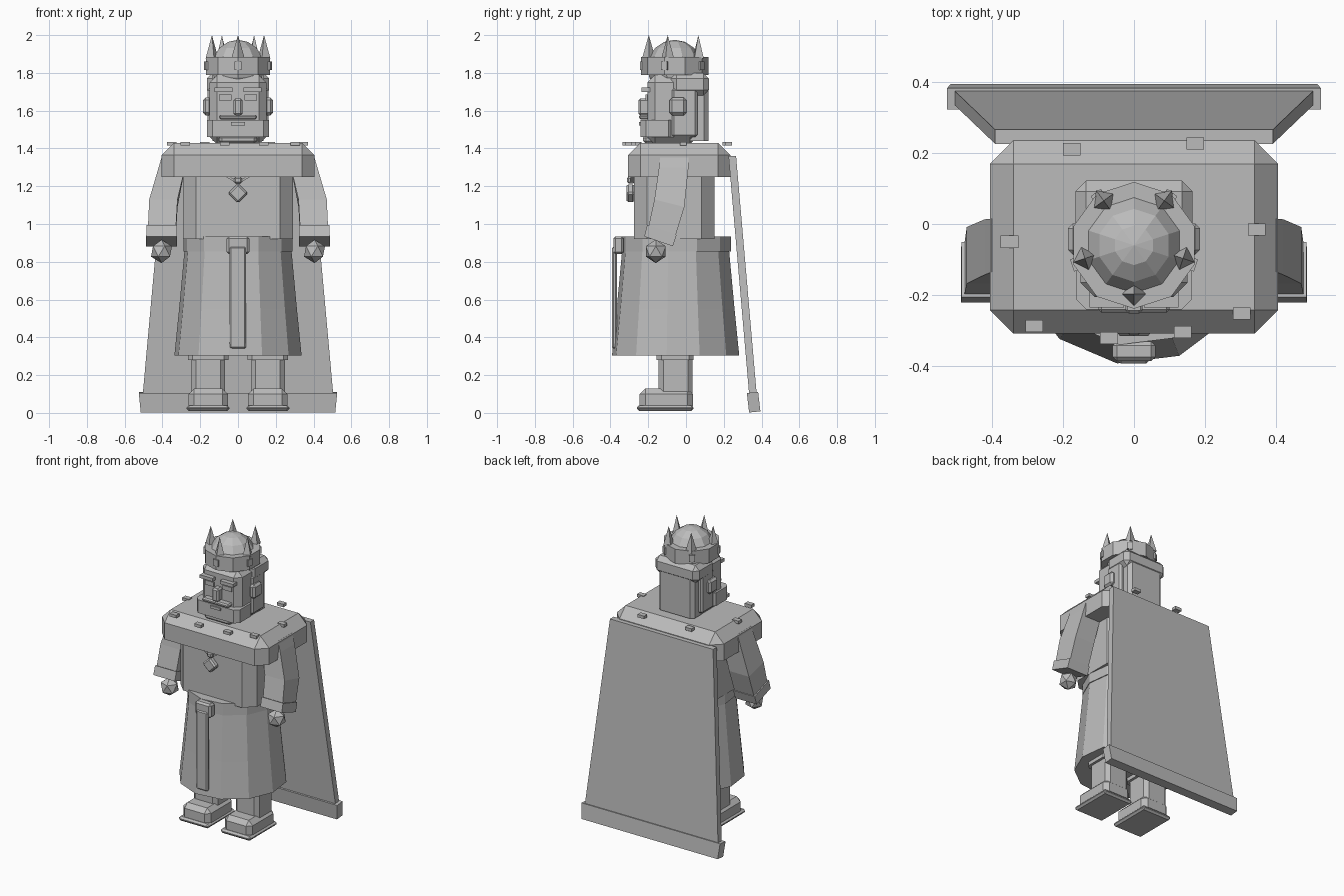
import bpy, bmesh, math
from mathutils import Matrix, Vector

cube = bpy.data.objects.get("Cube")
if cube:
    bpy.data.objects.remove(cube, do_unlink=True)

grey = bpy.data.materials.new("plain_grey")
grey.use_nodes = True
grey.diffuse_color = (0.5, 0.5, 0.5, 1)
grey.node_tree.nodes["Principled BSDF"].inputs["Base Color"].default_value = (0.5, 0.5, 0.5, 1)


def finish(name, bm):
    bmesh.ops.recalc_face_normals(bm, faces=bm.faces)
    mesh = bpy.data.meshes.new(name)
    bm.to_mesh(mesh)
    bm.free()
    mesh.materials.append(grey)
    obj = bpy.data.objects.new(name, mesh)
    bpy.context.collection.objects.link(obj)
    return obj


def box(name, x, y, z, bevel=0, edges="all", rot=None):
    """Box from (min, max) ranges; bevel all, upright or all-but-bottom edges."""
    bm = bmesh.new()
    size = Vector((x[1] - x[0], y[1] - y[0], z[1] - z[0]))
    mid = Vector((sum(x) / 2, sum(y) / 2, sum(z) / 2))
    bmesh.ops.create_cube(bm, size=1, matrix=Matrix.Diagonal(size).to_4x4())
    if bevel:
        def wanted(e):
            zs = [v.co.z for v in e.verts]
            if edges == "upright":
                return zs[0] * zs[1] < 0
            return edges == "all" or max(zs) > 0
        bmesh.ops.bevel(bm, geom=[e for e in bm.edges if wanted(e)],
                        offset=bevel, segments=1, affect="EDGES")
    place = Matrix.Translation(mid) @ (rot or Matrix())
    bmesh.ops.transform(bm, matrix=place, verts=bm.verts)
    return finish(name, bm)


def loft(name, rings):
    """Skin a stack of equal-length rings and cap both ends."""
    bm = bmesh.new()
    loops = [[bm.verts.new(p) for p in ring] for ring in rings]
    n = len(loops[0])
    for a, b in zip(loops, loops[1:]):
        for i in range(n):
            j = (i + 1) % n
            bm.faces.new((a[i], a[j], b[j], b[i]))
    bm.faces.new(loops[0])
    bm.faces.new(loops[-1])
    return finish(name, bm)


def circle(r, z, n, y=0.0, start=0.0):
    return [(r * math.cos(start + math.tau * i / n),
             y + r * math.sin(start + math.tau * i / n), z) for i in range(n)]


def rect(x, y, z, hx, hy, tilt=0.0):
    """Rectangle ring; tilt lowers the back edge and raises the front."""
    c, s = math.cos(tilt) * hy, math.sin(tilt) * hy
    return [(x + i * hx, y + j * c, z - j * s)
            for i, j in ((-1, -1), (1, -1), (1, 1), (-1, 1))]


def pair(lo, hi, side):
    return tuple(sorted((lo * side, hi * side)))


# Robe skirt, belt and torso
turn = math.radians(-8)
loft("robe_skirt", [circle(r, z, 12, -0.055, turn) for r, z in
                    ((0.34, 0.305), (0.315, 0.55), (0.285, 0.87))])
loft("belt", [circle(0.292, z, 12, -0.05, turn) for z in (0.855, 0.935)])
box("torso", (-0.29, 0.29), (-0.275, 0.15), (0.92, 1.3), 0.068, "upright")
box("belt_buckle", (-0.06, 0.06), (-0.385, -0.33), (0.84, 0.935), 0.012)
box("belt_strap", (-0.045, 0.042), (-0.392, -0.365), (0.34, 0.88), 0.008)

# Mantle with loose spots
box("mantle", (-0.405, 0.405), (-0.308, 0.235), (1.25, 1.43), 0.066, "top")
spots = ((-0.35, -0.05), (0.345, -0.015), (-0.28, -0.287), (-0.07, -0.32),
         (0.137, -0.303), (0.303, -0.252), (-0.175, 0.21), (0.172, 0.226))
for x, y in spots:
    box("mantle_spot", (x - 0.025, x + 0.025), (y - 0.017, y + 0.017), (1.415, 1.435))

# Pendant
box("pendant_bead", (-0.02, 0.02), (-0.312, -0.27), (1.215, 1.25), 0.008)
box("pendant", (-0.038, 0.038), (-0.315, -0.272), (1.125, 1.201), 0.01,
    rot=Matrix.Rotation(math.pi / 4, 4, "Y"))
for side in (-1, 1):
    box("pendant_chain", pair(0.0, 0.08, side), (-0.295, -0.27), (1.236, 1.248),
        rot=Matrix.Rotation(-side * 0.55, 4, "Y"))

# Cape and its hem
loft("cape", [rect(0, 0.355, 0.09, 0.505, 0.02), rect(0, 0.245, 1.36, 0.39, 0.02)])
loft("cape_hem", [rect(0, 0.364, 0.005, 0.515, 0.03, -0.1),
                  rect(0, 0.352, 0.108, 0.525, 0.03, -0.1)])

for side in (-1, 1):
    # Legs and boots
    box("leg", pair(0.068, 0.248, side), (-0.145, 0.035), (0.1, 0.36), 0.025, "upright")
    box("leg_cuff", pair(0.05, 0.265, side), (-0.155, 0.04), (0.28, 0.33), 0.025, "upright")
    box("boot", pair(0.053, 0.262, side), (-0.245, 0.037), (0.035, 0.13), 0.03, "top")
    box("boot_sole", pair(0.045, 0.272, side), (-0.26, 0.04), (0.01, 0.04), 0.012)

    # Sleeves, cuffs and hands
    loft("sleeve", [rect(side * 0.335, -0.06, 1.37, 0.065, 0.075),
                    rect(side * 0.35, -0.065, 1.3, 0.07, 0.078),
                    rect(side * 0.395, -0.088, 1.11, 0.075, 0.082, 0.25),
                    rect(side * 0.403, -0.13, 0.95, 0.074, 0.075, 0.33)])
    loft("sleeve_cuff", [rect(side * 0.403, -0.128, 0.968, 0.081, 0.082, 0.33),
                         rect(side * 0.405, -0.145, 0.908, 0.081, 0.08, 0.33)])
    bm = bmesh.new()
    bmesh.ops.create_icosphere(bm, subdivisions=1, radius=0.062,
                               matrix=Matrix.Translation((side * 0.405, -0.16, 0.855)))
    finish("hand", bm)

    # Ears, eyes and brows
    box("ear", pair(0.14, 0.185, side), (-0.087, 0.002), (1.575, 1.67), 0.014)
    box("eye", pair(0.035, 0.1, side), (-0.215, -0.18), (1.655, 1.685))
    box("brow", pair(0.028, 0.125, side), (-0.235, -0.175), (1.7, 1.722))

# Head and hair
box("head", (-0.15, 0.15), (-0.205, 0.06), (1.42, 1.79), 0.04)
box("hair_back", (-0.135, 0.135), (0.0, 0.118), (1.44, 1.72), 0.022, "upright")
box("hair_top", (-0.165, 0.165), (-0.08, 0.122), (1.68, 1.8), 0.03)
for side in (-1, 1):
    box("hair_side", pair(0.1, 0.162, side), (-0.075, 0.06), (1.46, 1.72), 0.012)
box("nose", (-0.024, 0.024), (-0.252, -0.18), (1.575, 1.665), 0.01)
box("moustache", (-0.1, 0.1), (-0.248, -0.18), (1.553, 1.578), 0.008)
box("beard", (-0.163, 0.163), (-0.24, -0.065), (1.46, 1.55), 0.028, "upright")
box("beard_tip", (-0.1, 0.1), (-0.228, -0.08), (1.425, 1.47), 0.015)
box("mouth", (-0.038, 0.038), (-0.248, -0.22), (1.522, 1.54))

# Crown band, cap, spikes and gems
mid_y = -0.06
loft("crown_band", [circle(0.178, z, 10, mid_y, math.pi / 10) for z in (1.788, 1.885)])
bm = bmesh.new()
bmesh.ops.create_uvsphere(bm, u_segments=10, v_segments=8, radius=0.145,
                          matrix=Matrix.Translation((0, mid_y, 1.83)))
finish("crown_cap", bm)
for i in range(5):
    a = -math.pi / 2 + math.tau * i / 5
    spin = Matrix.Rotation(a, 4, "Z")
    at = Matrix.Translation((0, mid_y + 0.008, 0)) @ spin
    bm = bmesh.new()
    bmesh.ops.create_cone(bm, cap_ends=True, segments=4, radius1=0.036, radius2=0,
                          depth=0.125, matrix=at @ Matrix.Translation((0.145, 0, 1.9375)))
    finish("crown_spike", bm)
    gx, gy = 0.17 * math.cos(a), mid_y + 0.17 * math.sin(a)
    box("crown_gem", (gx - 0.013, gx + 0.013), (gy - 0.018, gy + 0.018),
        (1.815, 1.86), rot=spin)
